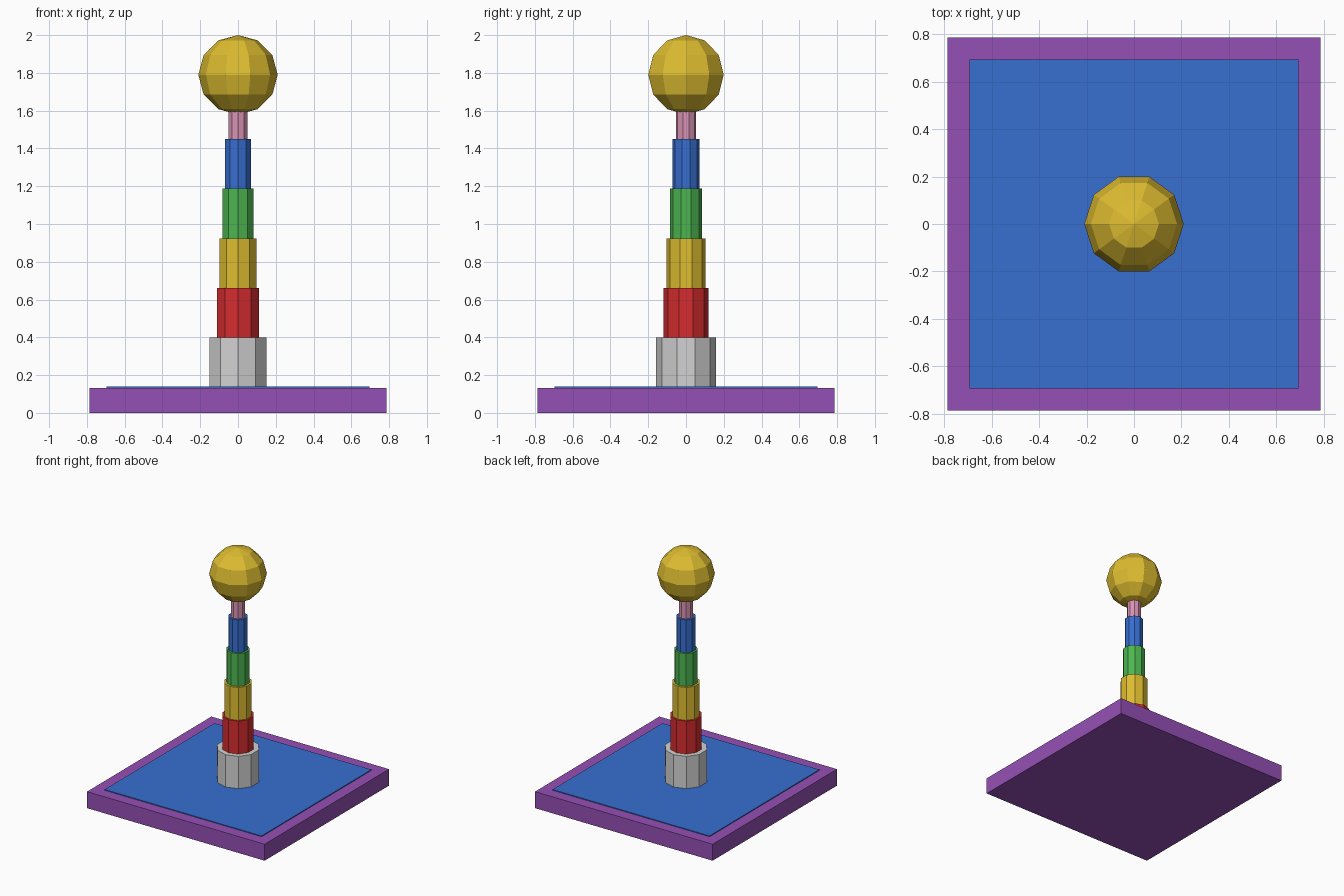
import bpy
import math

cube = bpy.data.objects.get("Cube")
if cube:
    bpy.data.objects.remove(cube, do_unlink=True)


def material(name, hex_code):
    """Flat material from an sRGB hex colour, converted to linear."""
    srgb = [int(hex_code[i:i + 2], 16) / 255 for i in (0, 2, 4)]
    lin = [c / 12.92 if c <= 0.04045 else ((c + 0.055) / 1.055) ** 2.4 for c in srgb]
    mat = bpy.data.materials.new(name)
    mat.use_nodes = True
    mat.diffuse_color = (*lin, 1)
    mat.node_tree.nodes["Principled BSDF"].inputs["Base Color"].default_value = (*lin, 1)
    return mat


purple = material("purple", "9550B5")
blue = material("blue", "376ED0")
yellow = material("yellow", "DDBC30")
red = material("red", "D62C2E")
green = material("green", "4CB550")
grey = material("light grey", "D2D2D2")
pink = material("pink", "D993B3")


def finish(name, mat):
    obj = bpy.context.object
    obj.name = name
    obj.data.materials.append(mat)
    return obj


def slab(name, half, bottom, top, mat):
    bpy.ops.mesh.primitive_cube_add(size=1, location=(0, 0, (bottom + top) / 2))
    obj = finish(name, mat)
    obj.scale = (2 * half, 2 * half, top - bottom)


def stage(name, radius, bottom, top, mat):
    bpy.ops.mesh.primitive_cylinder_add(
        vertices=10, radius=radius, depth=top - bottom,
        location=(0, 0, (bottom + top) / 2))
    finish(name, mat)


# Square base with a thin raised panel
slab("base", 0.787, 0, 0.132, purple)
slab("base_panel", 0.695, 0.13, 0.139, blue)

# Stepped ten-sided column, narrowing upwards
stages = [("column_foot", 0.158, grey), ("lower_stage", 0.118, red),
          ("middle_stage", 0.104, yellow), ("upper_stage", 0.086, green),
          ("top_stage", 0.071, blue)]
start, step = 0.135, 0.263
for i, (name, radius, mat) in enumerate(stages):
    stage(name, radius, start + i * step, start + (i + 1) * step, mat)
stage("neck", 0.054, start + len(stages) * step, 1.68, pink)

# Faceted ball on top
bpy.ops.mesh.primitive_uv_sphere_add(
    segments=10, ring_count=6, radius=0.21, location=(0, 0, 1.79),
    rotation=(0, 0, math.pi / 2))
finish("ball", yellow)
